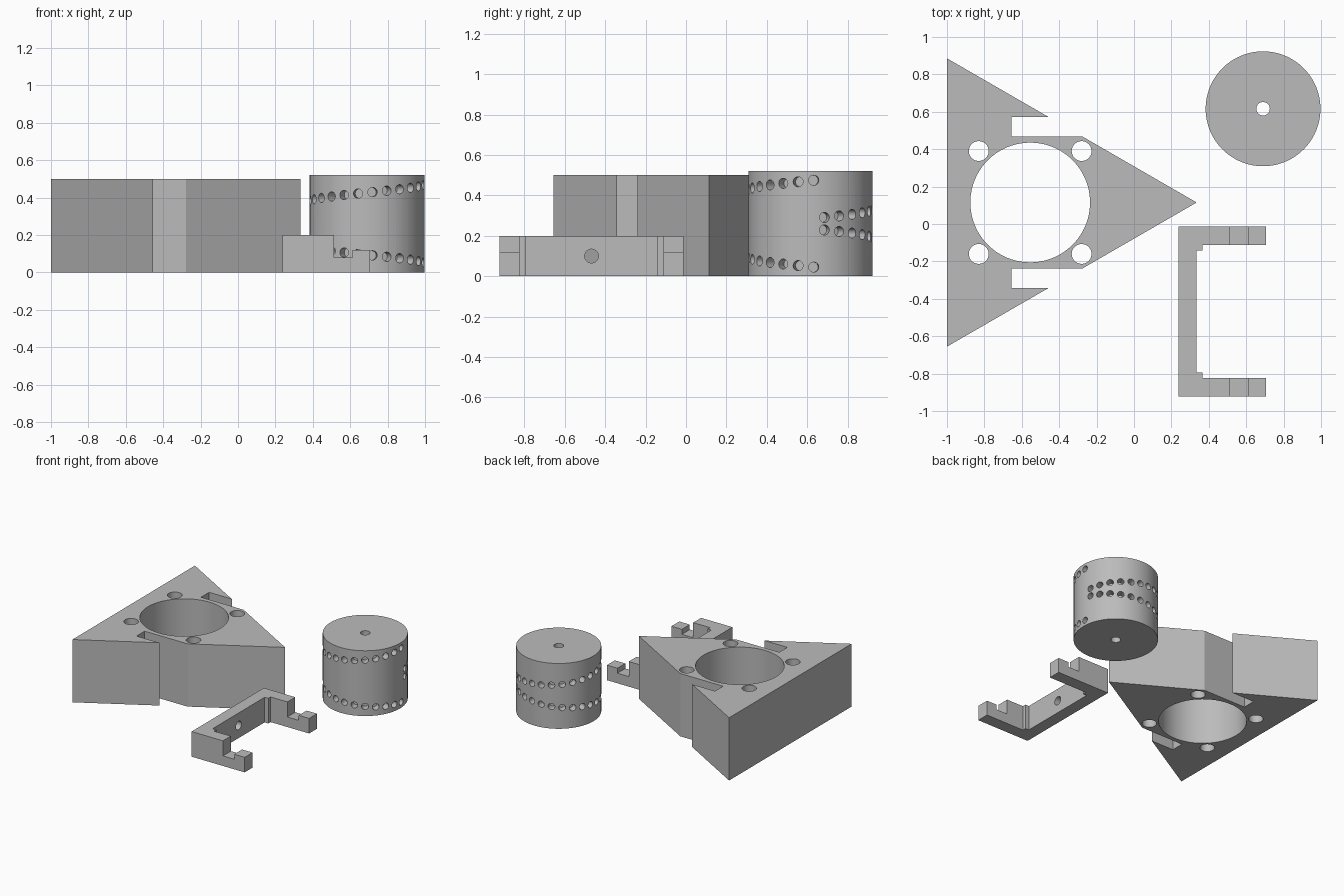
import bpy
import bmesh
import math
from mathutils import Matrix, Vector

cube = bpy.data.objects.get("Cube")
if cube:
    bpy.data.objects.remove(cube, do_unlink=True)

# One plain grey for every part
GREY = (0.5, 0.5, 0.5, 1.0)
grey = bpy.data.materials.new("plain grey")
grey.use_nodes = True
grey.diffuse_color = GREY
grey.node_tree.nodes["Principled BSDF"].inputs["Base Color"].default_value = GREY


def add_prism(bm, points, sweep):
    """Closed prism: a flat outline swept along a vector."""
    base = bm.faces.new([bm.verts.new(p) for p in points])
    top = bmesh.ops.extrude_face_region(bm, geom=[base])["geom"]
    bmesh.ops.translate(bm, vec=sweep,
                        verts=[v for v in top if isinstance(v, bmesh.types.BMVert)])


def add_rod(bm, start, end, radius, sides):
    """Closed cylinder between two points."""
    start, end = Vector(start), Vector(end)
    axis = end - start
    turn = axis.to_track_quat('Z', 'Y').to_matrix().to_4x4()
    bmesh.ops.create_cone(bm, cap_ends=True, segments=sides, radius1=radius,
                          radius2=radius, depth=axis.length,
                          matrix=Matrix.Translation((start + end) / 2) @ turn)


def make_object(name, bm):
    bmesh.ops.recalc_face_normals(bm, faces=bm.faces[:])
    mesh = bpy.data.meshes.new(name)
    bm.to_mesh(mesh)
    bm.free()
    mesh.materials.append(grey)
    obj = bpy.data.objects.new(name, mesh)
    bpy.context.collection.objects.link(obj)
    return obj


def cut(part, cutter):
    """Subtract the cutter, then smooth the round walls."""
    bpy.ops.object.select_all(action='DESELECT')
    bpy.context.view_layer.objects.active = part
    part.select_set(True)
    mod = part.modifiers.new("cut", 'BOOLEAN')
    mod.operation = 'DIFFERENCE'
    mod.solver = 'EXACT'
    mod.object = cutter
    bpy.ops.object.modifier_apply(modifier=mod.name)
    bpy.data.objects.remove(cutter, do_unlink=True)
    bpy.ops.object.shade_smooth_by_angle(angle=math.radians(25))


# Triangular block with a slot in each slanted side
TIP, MID, BACK, HEIGHT = 0.335, 0.115, -1.0, 0.5
SLOT_OUT, SLOT_IN, SLOT_END = 0.456, 0.354, -0.655


def slant(d):
    return TIP - d * math.sqrt(3)


half = [(slant(SLOT_IN), SLOT_IN), (SLOT_END, SLOT_IN), (SLOT_END, SLOT_OUT),
        (slant(SLOT_OUT), SLOT_OUT), (BACK, (TIP - BACK) / math.sqrt(3))]
outline = [(TIP, 0)] + half + [(x, -y) for x, y in reversed(half)]
bm = bmesh.new()
add_prism(bm, [(x, MID + y, 0) for x, y in outline], (0, 0, HEIGHT))
block = make_object("triangular_block", bm)

# Motor bore and four screw holes
bore_x = -0.555
bm = bmesh.new()
add_rod(bm, (bore_x, MID, -0.1), (bore_x, MID, 0.6), 0.32, 96)
for sx in (-1, 1):
    for sy in (-1, 1):
        x, y = bore_x + sx * 0.275, MID + sy * 0.275
        add_rod(bm, (x, y, -0.1), (x, y, 0.6), 0.053, 40)
cut(block, make_object("block_drill", bm))

# Drum with a shaft hole
CX, CY, RADIUS, DRUM_H = 0.69, 0.616, 0.307, 0.52
bm = bmesh.new()
add_rod(bm, (CX, CY, 0), (CX, CY, DRUM_H), RADIUS, 96)
drum = make_object("drum", bm)

# Two mirrored spirals of shallow pin holes around the drum
bm = bmesh.new()
add_rod(bm, (CX, CY, -0.1), (CX, CY, 0.6), 0.036, 32)
COUNT = 25
for k in range(COUNT):
    t = k / (COUNT - 1)
    angle = math.radians(3 - 350 * t)
    out = Vector((math.cos(angle), math.sin(angle), 0))
    rise = 0.215 - 0.184 * t
    for side in (-1, 1):
        centre = Vector((CX, CY, DRUM_H / 2 + side * rise))
        add_rod(bm, centre + out * (RADIUS - 0.06),
                centre + out * (RADIUS + 0.03), 0.025, 20)
cut(drum, make_object("drum_drill", bm))

# C-shaped bracket with small corner blocks
mid_y = -0.4675
half = [(0.237, 0.455), (0.705, 0.455), (0.705, 0.356),
        (0.365, 0.356), (0.365, 0.327), (0.333, 0.327)]
outline = half + [(x, -y) for x, y in reversed(half)]
bm = bmesh.new()
add_prism(bm, [(x, mid_y + y, 0) for x, y in outline], (0, 0, 0.2))
bracket = make_object("bracket", bm)

# Hooked arm ends and the hole through the bracket spine
step = [(0.513, 0.08), (0.613, 0.08), (0.613, 0.12),
        (0.8, 0.12), (0.8, 0.3), (0.513, 0.3)]
bm = bmesh.new()
add_prism(bm, [(x, mid_y - 0.6, z) for x, z in step], (0, 1.2, 0))
add_rod(bm, (0.15, mid_y, 0.1), (0.45, mid_y, 0.1), 0.034, 32)
cut(bracket, make_object("bracket_cutter", bm))
